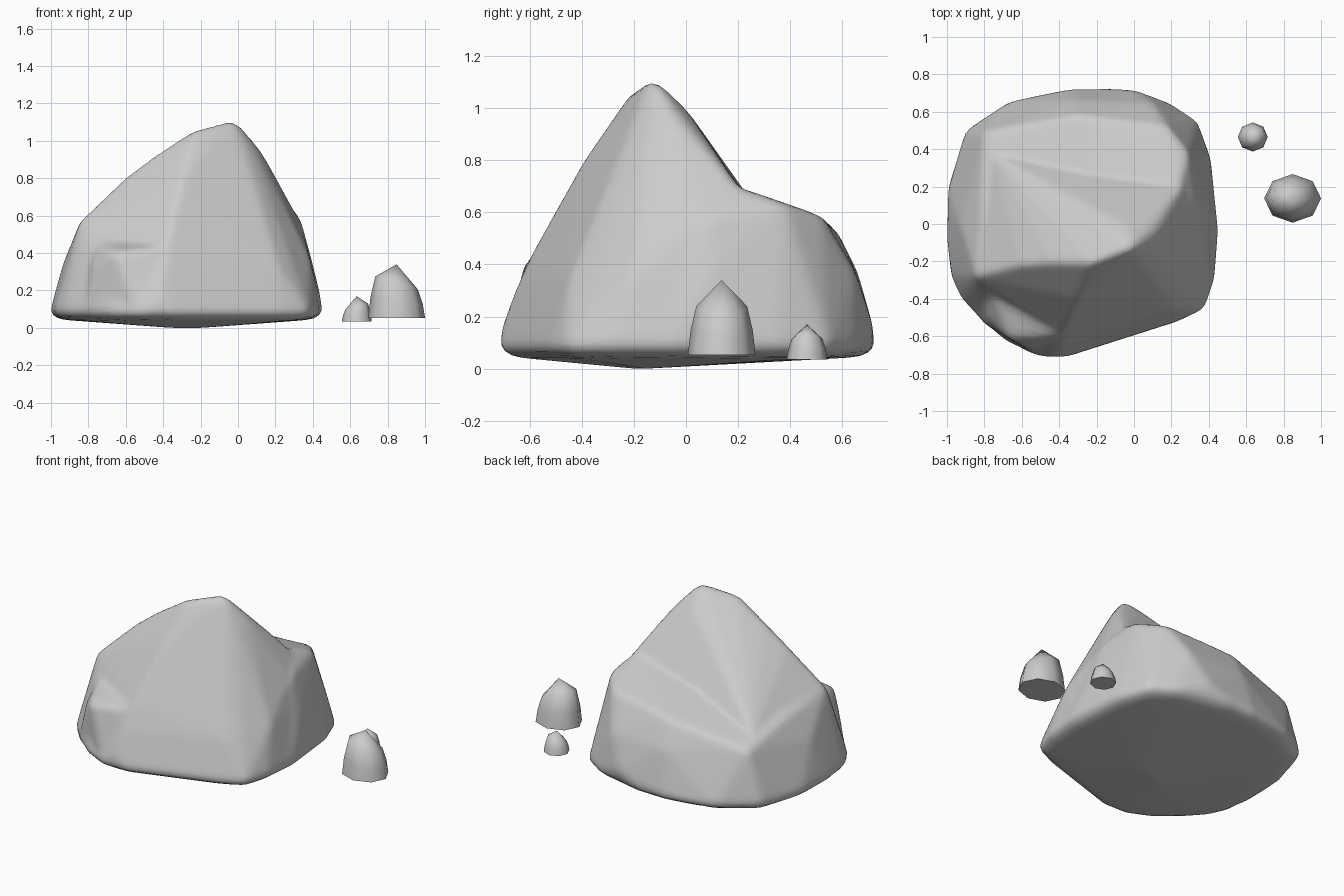
import bpy
import bmesh
import math
from mathutils import Vector
from mathutils.bvhtree import BVHTree

default_cube = bpy.data.objects.get("Cube")
if default_cube:
    bpy.data.objects.remove(default_cube, do_unlink=True)

# Single stone colour
stone = bpy.data.materials.new("stone_grey")
stone.use_nodes = True
stone_colour = (0.6, 0.6, 0.6, 1)
stone.diffuse_color = stone_colour
stone.node_tree.nodes["Principled BSDF"].inputs["Base Color"].default_value = stone_colour


def finish(name, bm, angle):
    """Turn a bmesh into a smooth shaded stone object."""
    bmesh.ops.recalc_face_normals(bm, faces=bm.faces[:])
    mesh = bpy.data.meshes.new(name)
    bm.to_mesh(mesh)
    bm.free()
    mesh.materials.append(stone)
    obj = bpy.data.objects.new(name, mesh)
    bpy.context.collection.objects.link(obj)
    bpy.ops.object.select_all(action="DESELECT")
    obj.select_set(True)
    bpy.context.view_layer.objects.active = obj
    bpy.ops.object.shade_smooth_by_angle(angle=math.radians(angle))


def hull_tree(points):
    """Search tree of the convex hull around some points."""
    bm = bmesh.new()
    for point in points:
        bm.verts.new(point)
    bmesh.ops.convex_hull(bm, input=bm.verts[:])
    tree = BVHTree.FromBMesh(bm)
    bm.free()
    return tree


# Footprint of the boulder
outline = [(-1, .2), (-.91, .5), (-.67, .66), (-.35, .725), (-.15, .725), (.2, .645),
           (.345, .55), (.415, .35), (.455, -.05), (.435, -.3), (.38, -.46), (.23, -.53),
           (.03, -.58), (-.17, -.65), (-.35, -.715), (-.52, -.71), (-.68, -.64),
           (-.82, -.52), (-.93, -.4), (-.985, -.28), (-1.005, -.1)]
centre = Vector((-.27, 0, .3))
rim = [(x, y, .08) for x, y in outline]
under_rim = [(centre.x + (x - centre.x) * .94, y * .94, .045) for x, y in outline]
belly = [(-.35, -.2, 0), (-.2, -.15, 0)]

# Broad block with the sloping rear shoulder
shoulder = [(.05, .2, .67), (-.25, .25, .62), (.24, .2, .7), (.29, .38, .63),
            (.18, .52, .59), (-.3, .58, .53), (-.8, .49, .43), (-.82, .1, .52),
            (-.845, -.28, .57), (.335, .1, .58)]
walls = [(.1, .65, .37), (-.3, .66, .37), (-.93, 0, .36), (.395, .1, .36),
         (.435, 0, .2), (-.975, 0, .2), (0, .72, .16)]
block = hull_tree(rim + under_rim + belly + shoulder + walls)

# Peak with one long ridge to the side and a short one to the shoulder
ridge = [(-.845, -.28, .57), (-.6, -.22, .805), (-.44, -.2, .925), (-.23, -.21, 1.065),
         (-.02, -.13, 1.125), (.115, -.05, .96), (.185, .09, .8), (.25, .2, .7)]
back_slope = [(-.05, 0, 1), (-.05, .05, .92), (-.05, .2, .69),
              (-.4, .12, .74), (-.76, .38, .465)]
front_slope = [(-.3, -.4, .79), (-.38, -.59, .45), (-.4, -.655, .31),
               (-.42, -.705, .17)]
# Edge from the peak to the front corner, and the wall beside it
corner_edge = [(.09, -.14, .95), (.165, -.18, .76), (.27, -.3, .45), (.29, -.37, .35),
               (.22, -.45, .33), (.385, -.2, .37), (.39, .08, .36), (.33, .08, .57)]
peak = hull_tree([p for p in rim if p[1] < 0] + ridge + back_slope + front_slope
                 + corner_edge + [(0, .3, .1)])

# Small ledge low on the other front corner
ledge = hull_tree([(-.66, -.62, .41), (-.78, -.5, .33), (-.42, -.605, .43),
                   (-.82, -.52, .08), (-.52, -.7, .08), (-.5, -.4, .48),
                   (-.78, -.32, .48), centre])

# Wrap a sphere around the outermost rock surfaces, then soften it
bm = bmesh.new()
bmesh.ops.create_icosphere(bm, subdivisions=6, radius=1)
for vert in bm.verts:
    direction = vert.co.normalized()
    reach = 0
    for tree in (block, peak, ledge):
        hit = tree.ray_cast(centre + direction * 3, -direction)[0]
        if hit is not None:
            reach = max(reach, (hit - centre).length)
    vert.co = centre + direction * reach
for _ in range(2):
    bmesh.ops.smooth_vert(bm, verts=bm.verts[:], factor=.5,
                          use_axis_x=True, use_axis_y=True, use_axis_z=True)
finish("boulder", bm, 60)


def pebble(name, x, y, base, middle, top, radius_x, radius_y, tilt):
    """Eight sided pointed stone with a tilted shoulder ring."""
    bm = bmesh.new()
    rings = []
    for height, scale, lean in ((base, 1, 0), ((base + middle) / 2, .92, tilt / 2),
                                (middle, .75, tilt)):
        ring = []
        for k in range(8):
            c, s = math.cos(k * math.pi / 4), math.sin(k * math.pi / 4)
            ring.append(bm.verts.new((x + radius_x * scale * c,
                                      y + radius_y * scale * s, height + lean * c)))
        rings.append(ring)
    tip = bm.verts.new((x, y, top))
    bm.faces.new(rings[0])
    for k in range(8):
        n = (k + 1) % 8
        for lower, upper in zip(rings, rings[1:]):
            bm.faces.new((lower[k], lower[n], upper[n], upper[k]))
        bm.faces.new((rings[-1][k], rings[-1][n], tip))
    finish(name, bm, 60)


pebble("large_pebble", .848, .137, .053, .24, .34, .152, .13, -.035)
pebble("small_pebble", .635, .465, .035, .115, .17, .08, .078, .015)
